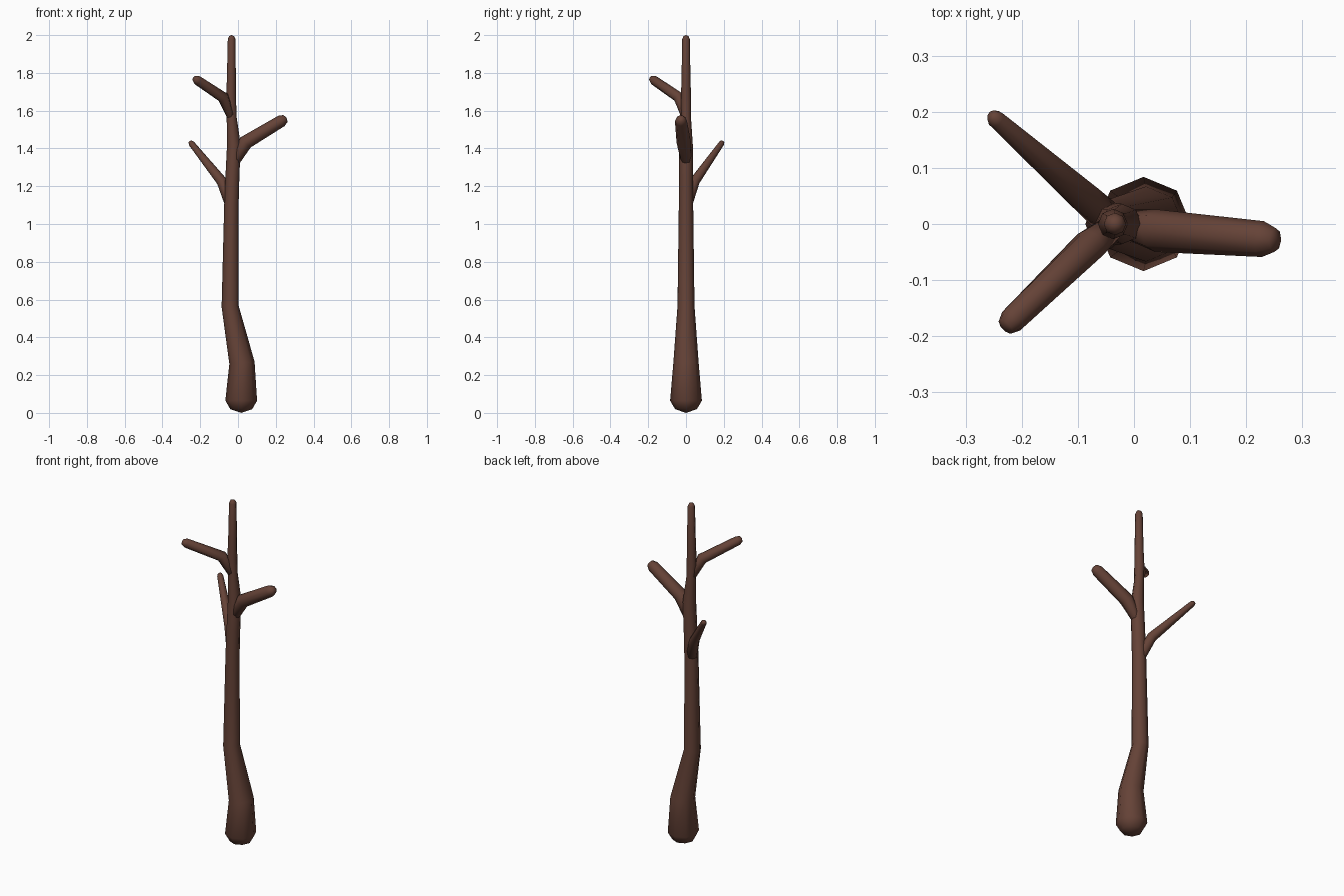
import bpy, bmesh, math
from mathutils import Vector

if "Cube" in bpy.data.objects:
    bpy.data.objects.remove(bpy.data.objects["Cube"])

bark = bpy.data.materials.new("bark")
bark.diffuse_color = (0.13, 0.055, 0.038, 1)
bark.use_nodes = True
bark.node_tree.nodes["Principled BSDF"].inputs["Base Color"].default_value = bark.diffuse_color
SIDES = 8


def tube(name, path):
    """Eight-sided limb through (x, y, z, radius) points, with rounded closed ends."""
    pts = [Vector(p[:3]) for p in path]
    rad = [p[3] for p in path]
    bm = bmesh.new()
    rings = []
    for i, p in enumerate(pts):
        t = Vector((0, 0, 0))
        if i > 0:
            t += (p - pts[i - 1]).normalized()
        if i < len(pts) - 1:
            t += (pts[i + 1] - p).normalized()
        t.normalize()
        u = Vector((0, 1, 0)).cross(t).normalized()
        v = t.cross(u)
        if rad[i] == 0:
            rings.append([bm.verts.new(p)])
            continue
        rings.append([bm.verts.new(p + rad[i] * (math.cos(a) * u + math.sin(a) * v))
                      for a in (2 * math.pi * k / SIDES for k in range(SIDES))])
    for a, b in zip(rings, rings[1:]):
        for k in range(SIDES):
            n = (k + 1) % SIDES
            if len(a) == 1:
                bm.faces.new((a[0], b[n], b[k]))
            elif len(b) == 1:
                bm.faces.new((a[k], a[n], b[0]))
            else:
                bm.faces.new((a[k], a[n], b[n], b[k]))
    bmesh.ops.recalc_face_normals(bm, faces=bm.faces)
    for f in bm.faces:
        f.smooth = True
    me = bpy.data.meshes.new(name)
    bm.to_mesh(me)
    bm.free()
    me.materials.append(bark)
    ob = bpy.data.objects.new(name, me)
    bpy.context.collection.objects.link(ob)
    return ob


def branch(name, root, collar, tip, r_root, r_collar, r_tip):
    """Branch that swells out of the trunk, bends at the collar and tapers to a blunt tip."""
    root, collar, tip = Vector(root), Vector(collar), Vector(tip)
    d = (tip - collar).normalized()
    return tube(name, [
        (*(root - Vector((0, 0, 0.02))), 0),
        (*root, r_root),
        (*collar, r_collar),
        (*(tip - d * r_tip), r_tip),
        (*(tip - d * r_tip * 0.2), r_tip * 0.66),
        (*tip, 0)])


# Crooked trunk with rounded foot
tube("trunk", [
    (0.017, 0, 0.0, 0), (0.017, 0, 0.02, 0.058), (0.017, 0, 0.065, 0.084),
    (0.021, 0, 0.265, 0.067), (-0.042, 0, 0.565, 0.045), (-0.035, 0, 1.10, 0.038),
    (-0.030, 0, 1.24, 0.037), (-0.022, 0, 1.42, 0.036), (-0.034, 0, 1.57, 0.026),
    (-0.037, 0, 1.66, 0.027), (-0.035, 0, 1.76, 0.024), (-0.034, 0, 1.98, 0.020),
    (-0.034, 0, 1.995, 0.013), (-0.034, 0, 2.0, 0)])

# Three branches
branch("lower_branch", (-0.042, 0.006, 1.11), (-0.085, 0.045, 1.225),
       (-0.255, 0.195, 1.437), 0.030, 0.028, 0.016)
branch("middle_branch", (-0.015, 0, 1.33), (0.04, -0.012, 1.432),
       (0.257, -0.029, 1.562), 0.026, 0.038, 0.032)
branch("upper_branch", (-0.038, -0.004, 1.57), (-0.078, -0.037, 1.67),
       (-0.232, -0.186, 1.772), 0.022, 0.030, 0.025)
